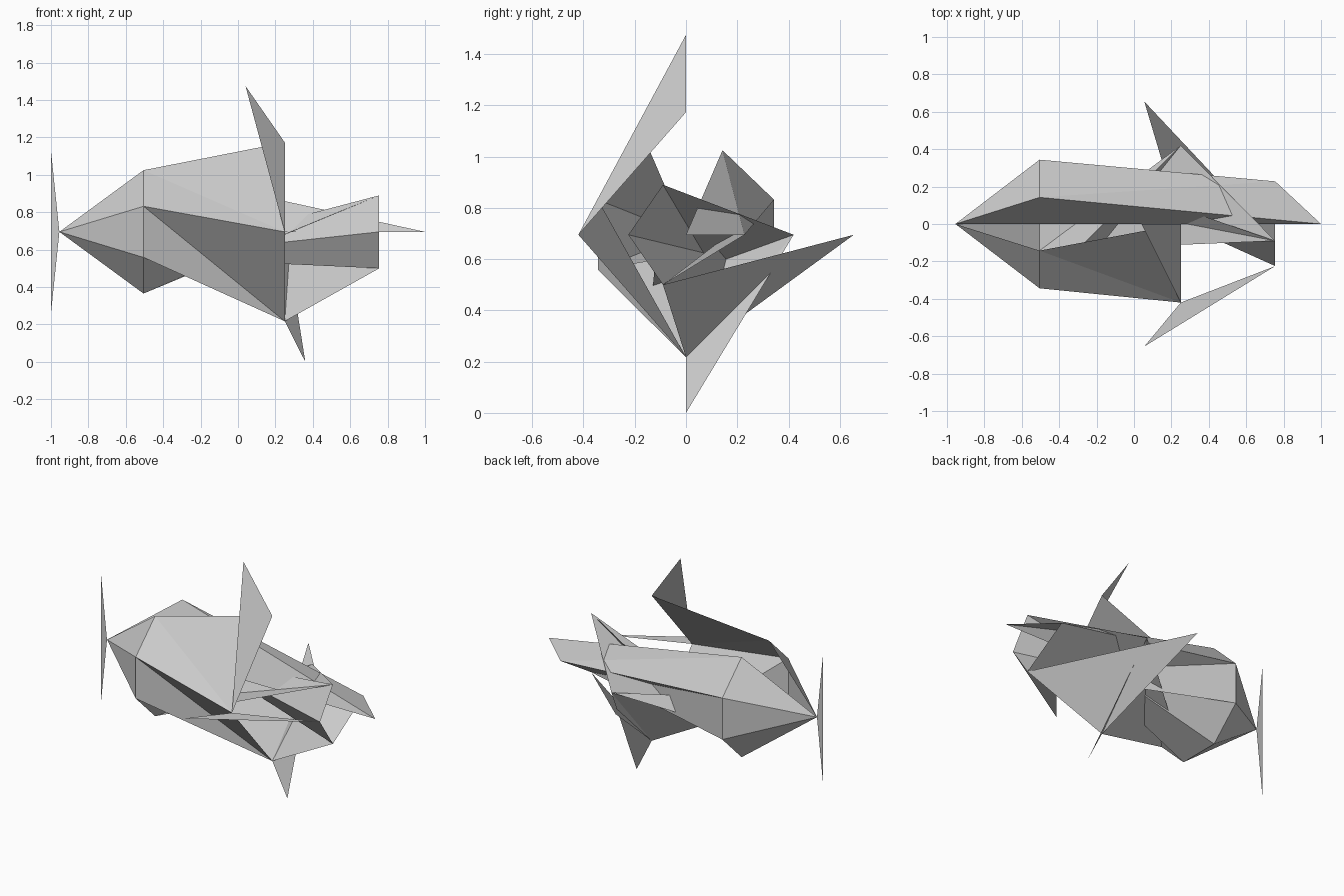
import bpy
from math import cos, sin, radians

if "Cube" in bpy.data.objects:
    bpy.data.objects.remove(bpy.data.objects["Cube"])

CZ = 0.695  # height of the long axis


def add_part(name, tris):
    """One flat-shaded object from triangles, sharing equal corners."""
    verts = list(dict.fromkeys(p for t in tris for p in t))
    mesh = bpy.data.meshes.new(name)
    mesh.from_pydata(verts, [], [[verts.index(p) for p in t] for t in tris])
    mesh.update()
    obj = bpy.data.objects.new(name, mesh)
    bpy.context.collection.objects.link(obj)
    return obj


def ring(x, ry, rz, count, start):
    """Ring of points around the long axis, from the top towards -y."""
    angles = [radians(start + i * 360 / count) for i in range(count)]
    return [(x, round(-ry * sin(a), 4), round(CZ + rz * cos(a), 4)) for a in angles]


# Key points along the axis
nose = (-0.955, 0, CZ)
tail = (1.0, 0, CZ)
front = ring(-0.505, 0.372, 0.357, 8, 22.5)
top, left, bottom, right = middle = ring(0.25, 0.42, 0.478, 4, 0)
rear_top, rear_left, rear_bottom, rear_right = rear = [
    (0.755, -0.09, 0.89), (0.755, -0.225, CZ), (0.755, -0.09, 0.5), (0.755, 0.228, CZ)]

# Nose cone, open along its top strip
add_part("nose_cone", [(nose, a, b) for a, b in zip(front, front[1:])])

# Twisted body shell: front ring skinned to the middle ring, rear ring and tail
near = front + [nose]
far = middle + rear + [tail]
shell = []
for i in range(8):
    a, b, c, d = near[i], near[i + 1], far[i + 1], far[i]
    if i == 4:
        shell += [(a, b, d), (b, c, d)]
    else:
        shell += [(a, b, c), (a, c, d)]
add_part("body_shell", shell)

# Upright blade in front of the nose
add_part("nose_blade", [(nose, (-1.0, 0, 1.13), (-1.0, 0, 0.26))])

# Single-triangle fins
fins = {
    "top_fin": ((0.04, 0, 1.475), top, left),
    "left_fin": ((0.055, -0.655, CZ), left, rear_left),
    "bottom_fin": ((0.36, 0, 0.0), bottom, right),
    "right_fin": ((0.055, 0.655, CZ), bottom, rear_bottom),
}
for name, tri in fins.items():
    add_part(name, [tri])
